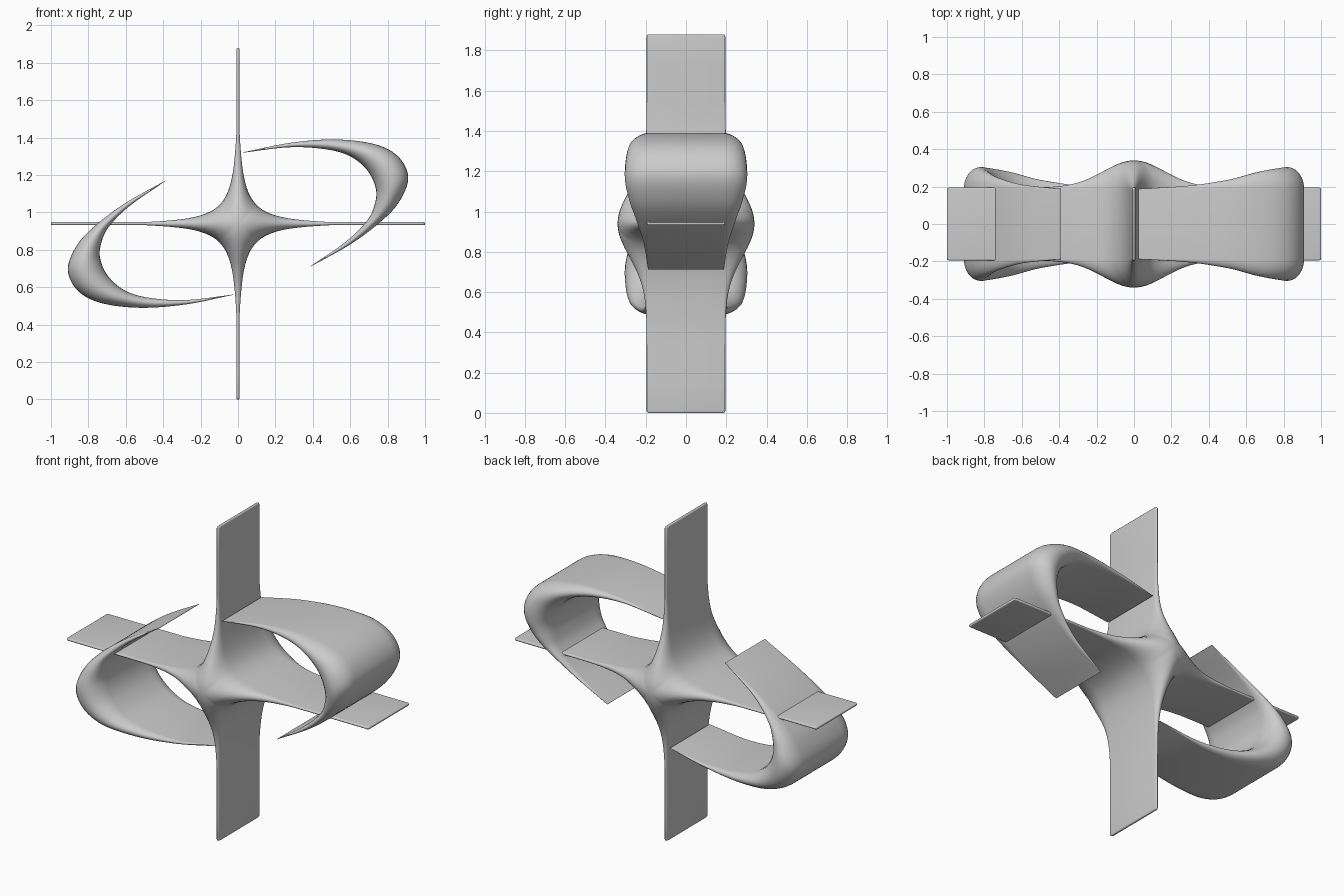
import bpy, bmesh, math
from mathutils import Vector, Matrix

if "Cube" in bpy.data.objects:
    bpy.data.objects.remove(bpy.data.objects["Cube"])

CZ = 0.94        # height of the centre
DEPTH = 0.187    # half depth before the puffed faces
SEG = 12         # steps across one puffed face


def section():
    """Closed loop of (across, face sign, puff) going round a stadium."""
    front = [(math.cos(math.pi * i / SEG), -1, math.sin(math.pi * i / SEG)) for i in range(SEG + 1)]
    return front + [(-c, 1, s) for c, f, s in front]


def skin(bm, rings, cap_start, cap_end):
    loops = [[bm.verts.new(p) for p in ring] for ring in rings]
    n = len(loops[0])
    for a, b in zip(loops, loops[1:]):
        for i in range(n):
            j = (i + 1) % n
            bm.faces.new((a[i], a[j], b[j], b[i]))
    if cap_start:
        bm.faces.new(loops[0])
    if cap_end:
        bm.faces.new(loops[-1])


def finish(bm, name):
    bmesh.ops.remove_doubles(bm, verts=bm.verts, dist=0.00005)
    bmesh.ops.recalc_face_normals(bm, faces=bm.faces)
    mesh = bpy.data.meshes.new(name)
    bm.to_mesh(mesh)
    bm.free()
    ob = bpy.data.objects.new(name, mesh)
    bpy.context.collection.objects.link(ob)
    ob.location.z = CZ
    bpy.ops.object.select_all(action='DESELECT')
    ob.select_set(True)
    bpy.context.view_layer.objects.active = ob
    bpy.ops.object.shade_smooth_by_angle(angle=math.radians(50))
    return ob


# Four-pointed star: one arm, swept from its diagonal seam to the thin tip
def arm_rings(length, angle):
    P = [Vector(p) for p in ((0.5, 0.008), (0.067, 0.03), (0.03, 0.067), (0.008, 0.5))]
    rows = []
    for i in range(29):
        t = 0.5 * (1 - i / 28)
        u = 1 - t
        b = P[0]*u**3 + P[1]*3*u*u*t + P[2]*3*u*t*t + P[3]*t**3
        d = (P[1]-P[0])*u*u + (P[2]-P[1])*2*u*t + (P[3]-P[2])*t*t
        m = b.x + b.y * d.y / d.x           # where the edge normal meets the axis
        if i == 0:
            m = 0
        rows.append((m, b.x, b.y, DEPTH))
    rows += [(x, x, 0.008, DEPTH) for x in (0.6, 0.8, length - 0.01)]
    rows += [(length - 0.003, length - 0.003, 0.007, DEPTH - 0.003),
             (length, length, 0.005, DEPTH - 0.01)]
    rot = Matrix.Rotation(angle, 3, 'Y')
    rings = []
    for m, bx, bz, depth in rows:
        h = 0.008 + 0.145 * math.exp(-(m / 0.23) ** 2)
        power = 1 + min(1, m / 0.1)
        rings.append([rot @ Vector((m + abs(c) ** power * (bx - m), f * (depth + h * s), c * bz))
                      for c, f, s in section()])
    return rings


bm = bmesh.new()
for k in range(4):
    skin(bm, arm_rings(1.0 if k % 2 == 0 else CZ, k * math.pi / 2), False, True)
finish(bm, "four_point_star")


# Crescents: swept between an outer and an inner outline
OUTER = [(.025, 1.321), (.28, 1.372), (.52, 1.39), (.73, 1.365), (.855, 1.30),
         (.91, 1.19), (.87, 1.07), (.78, .965), (.61, .835), (.39, .711)]
INNER = [(.025, 1.319), (.27, 1.348), (.465, 1.338), (.60, 1.30), (.695, 1.22),
         (.738, 1.12), (.727, 1.03), (.685, .95), (.575, .842), (.389, .713)]


def smooth_path(pts, steps=8):
    p = [Vector(q) for q in pts]
    p = [2 * p[0] - p[1]] + p + [2 * p[-1] - p[-2]]
    out = []
    for i in range(1, len(p) - 2):
        a, b, c, d = p[i - 1:i + 3]
        for k in range(steps):
            t = k / steps
            out.append(0.5 * (2*b + (c-a)*t + (2*a-5*b+4*c-d)*t*t + (3*b-a-3*c+d)*t**3))
    return out + [p[-2]]


def crescent(name, sign):
    rings = []
    for o, i in zip(smooth_path(OUTER), smooth_path(INNER)):
        mid, half = (o + i) / 2, (o - i) / 2
        h = 1.25 * half.length
        ring = []
        for c, f, s in section():
            q = mid + half * c
            ring.append(Vector((sign * q.x, f * (DEPTH + h * s), sign * (q.y - CZ))))
        rings.append(ring)
    bm = bmesh.new()
    skin(bm, rings, True, True)
    finish(bm, name)


crescent("right_crescent", 1)
crescent("left_crescent", -1)
